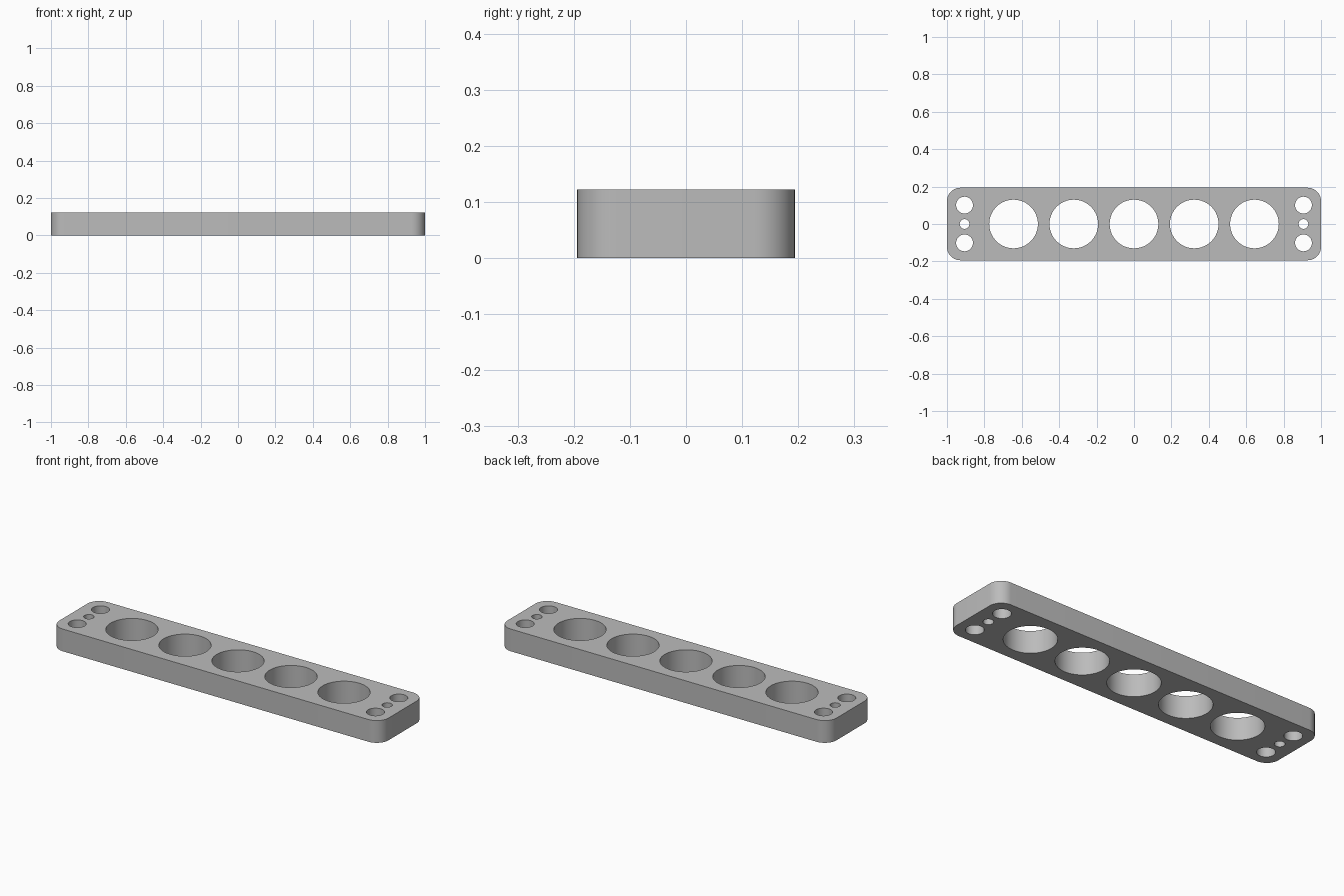
import bpy, bmesh
from mathutils import Matrix, Vector

LENGTH, WIDTH, HEIGHT = 2.0, 0.388, 0.122
CORNER = 0.072

cube = bpy.data.objects.get("Cube")
if cube:
    bpy.data.objects.remove(cube, do_unlink=True)

grey = bpy.data.materials.new("plain grey")
grey.use_nodes = True
colour = (0.5, 0.5, 0.5, 1)
grey.diffuse_color = colour
grey.node_tree.nodes["Principled BSDF"].inputs["Base Color"].default_value = colour


def make_object(name, bm):
    mesh = bpy.data.meshes.new(name)
    bm.to_mesh(mesh)
    bm.free()
    mesh.materials.append(grey)
    obj = bpy.data.objects.new(name, mesh)
    bpy.context.collection.objects.link(obj)
    return obj


# Bar with rounded vertical corners
bm = bmesh.new()
bmesh.ops.create_cube(bm, size=1)
bmesh.ops.scale(bm, vec=(LENGTH, WIDTH, HEIGHT), verts=bm.verts)
bmesh.ops.translate(bm, vec=(0, 0, HEIGHT / 2), verts=bm.verts)
uprights = [e for e in bm.edges
            if abs(e.verts[0].co.z - e.verts[1].co.z) > HEIGHT / 2]
bmesh.ops.bevel(bm, geom=uprights, offset=CORNER, segments=12,
                profile=0.5, affect='EDGES')
bar = make_object("drilled_bar", bm)

# Through holes: five large in a row, three small at each end
holes = [(i * 0.322, 0, 0.13, 64) for i in range(-2, 3)]
for side in (-1, 1):
    x = side * 0.906
    holes += [(x, 0.101, 0.045, 40), (x, -0.101, 0.045, 40), (x, 0, 0.026, 32)]

bm = bmesh.new()
for x, y, radius, sides in holes:
    bmesh.ops.create_cone(bm, cap_ends=True, segments=sides, radius1=radius,
                          radius2=radius, depth=HEIGHT * 2,
                          matrix=Matrix.Translation(Vector((x, y, HEIGHT / 2))))
cutter = make_object("hole_cutter", bm)

# Drill the bar, then discard the cutter
drill = bar.modifiers.new("Drill", 'BOOLEAN')
drill.operation = 'DIFFERENCE'
drill.solver = 'EXACT'
drill.object = cutter
bpy.ops.object.select_all(action='DESELECT')
bar.select_set(True)
bpy.context.view_layer.objects.active = bar
bpy.ops.object.modifier_apply(modifier=drill.name)
bpy.data.objects.remove(cutter, do_unlink=True)

bpy.ops.object.shade_smooth_by_angle(angle=0.6)
